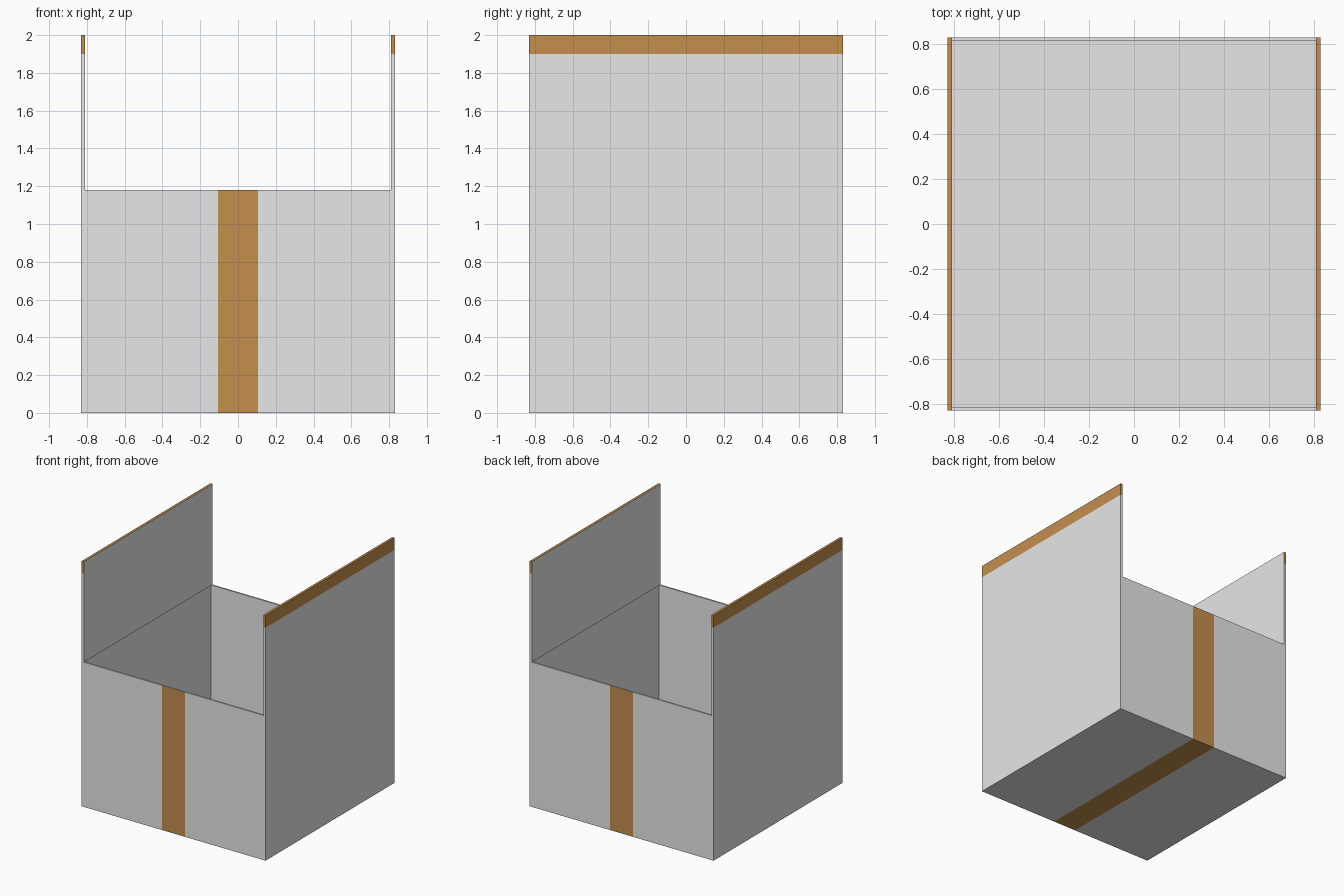
import bpy
import bmesh
from mathutils import Vector

HALF = 0.83       # half width of the box
WALL = 0.02       # board thickness
RIM = 1.18        # height of the box body
TOP = 2.0         # height of the raised flaps
TAPE = 0.105      # half width of the tape strip
TAPE_EDGE = 1.9   # lower edge of the tape on the flaps

cube = bpy.data.objects.get("Cube")
if cube:
    bpy.data.objects.remove(cube, do_unlink=True)


def make_material(name, colour):
    mat = bpy.data.materials.new(name)
    mat.use_nodes = True
    mat.diffuse_color = colour
    mat.node_tree.nodes["Principled BSDF"].inputs["Base Color"].default_value = colour
    return mat


board = make_material("grey board", (0.8, 0.8, 0.8, 1))
tape = make_material("brown tape", (0.56, 0.275, 0.076, 1))


def box(lo, hi):
    lo, hi = Vector(lo), Vector(hi)
    bm = bmesh.new()
    bmesh.ops.create_cube(bm, size=1)
    for v in bm.verts:
        v.co = (lo + hi) / 2 + v.co * (hi - lo)
    return bm


def cut(bm, point, normal):
    geom = bm.verts[:] + bm.edges[:] + bm.faces[:]
    bmesh.ops.bisect_plane(bm, geom=geom, plane_co=point, plane_no=normal)


def finish(bm, name, is_tape):
    bm.normal_update()
    for f in bm.faces:
        f.material_index = int(is_tape(f.calc_center_median(), f.normal))
    mesh = bpy.data.meshes.new(name)
    bm.to_mesh(mesh)
    bm.free()
    mesh.materials.append(board)
    mesh.materials.append(tape)
    bpy.context.collection.objects.link(bpy.data.objects.new(name, mesh))


# Box body: hollowed block with a tape strip over front, bottom and back
bm = box((-HALF, -HALF, 0), (HALF, HALF, RIM))
bm.normal_update()
top = max(bm.faces, key=lambda f: f.normal.z)
bmesh.ops.inset_region(bm, faces=[top], thickness=WALL)
well = bmesh.ops.extrude_discrete_faces(bm, faces=[top])["faces"][0]
for v in well.verts:
    v.co.z = WALL
for x in (-TAPE, TAPE):
    cut(bm, (x, 0, 0), (1, 0, 0))
finish(bm, "box_body", lambda c, n: abs(c.x) < TAPE and (
    n.z < -0.5 or (abs(n.y) > 0.5 and abs(c.y) > HALF - WALL / 2)))

# Raised side flaps with tape along the outer top edge
for side, name in ((1, "left_flap"), (-1, "right_flap")):
    xs = sorted((side * HALF, side * (HALF - WALL)))
    bm = box((xs[0], -HALF, RIM), (xs[1], HALF, TOP))
    cut(bm, (0, 0, TAPE_EDGE), (0, 0, 1))
    finish(bm, name, lambda c, n: c.z > TAPE_EDGE and n.x * side > -0.5)
